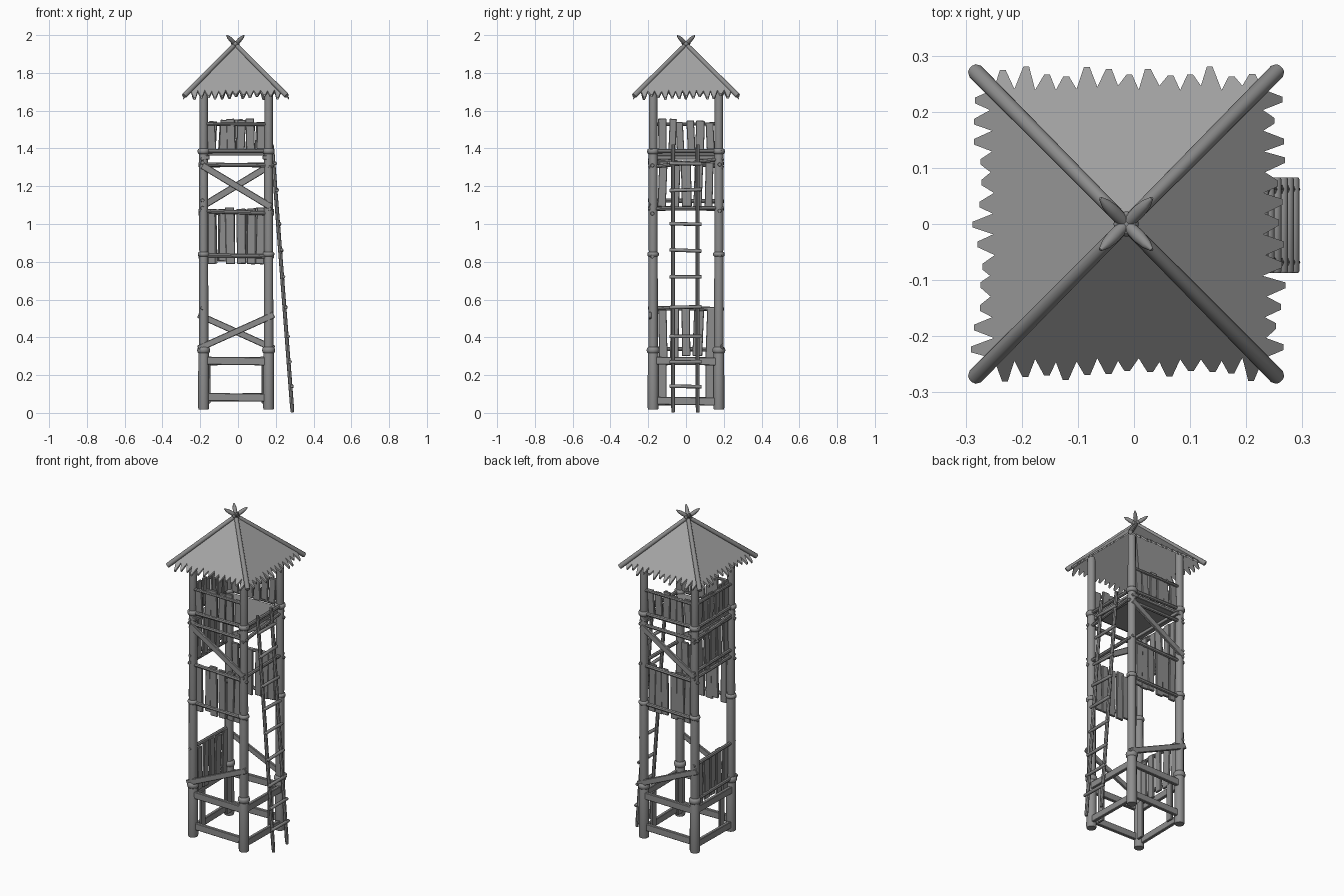
import bpy, bmesh, math, random
from mathutils import Vector, Matrix

if "Cube" in bpy.data.objects:
    bpy.data.objects.remove(bpy.data.objects["Cube"])

random.seed(4)
CX = -0.01            # tower axis
H = 0.172             # post offset from the axis
rnd = random.uniform
smooth = []


def grey(name, v):
    m = bpy.data.materials.new(name)
    m.diffuse_color = (v, v, v, 1)
    m.use_nodes = True
    m.node_tree.nodes["Principled BSDF"].inputs["Base Color"].default_value = m.diffuse_color
    return m


WOOD = grey("wood", .27)
THATCH = grey("thatch", .37)


def make(name, bm, mat=WOOD):
    bmesh.ops.recalc_face_normals(bm, faces=bm.faces)
    me = bpy.data.meshes.new(name)
    bm.to_mesh(me)
    bm.free()
    me.materials.append(mat)
    ob = bpy.data.objects.new(name, me)
    bpy.context.collection.objects.link(ob)
    return ob


def on_face(k, u, z, off):
    """Point on tower side k (0 front, 1 right, 2 back, 3 left)."""
    v = Matrix.Rotation(k * math.pi / 2, 3, 'Z') @ Vector((u, -off, z))
    return v + Vector((CX, 0, 0))


def rod(name, a, b, profile, n=10):
    """Round pole from a to b; profile = [(t, radius), ...]."""
    a, b = Vector(a), Vector(b)
    q = (b - a).to_track_quat('Z', 'Y')
    bm = bmesh.new()
    rings = []
    for t, r in profile:
        c = a.lerp(b, t)
        rings.append([bm.verts.new(c + q @ Vector((r * math.cos(i * math.tau / n),
                      r * math.sin(i * math.tau / n), 0))) for i in range(n)])
    for lo, hi in zip(rings, rings[1:]):
        for i in range(n):
            bm.faces.new((lo[i], lo[(i + 1) % n], hi[(i + 1) % n], hi[i]))
    bm.faces.new(rings[0])
    bm.faces.new(rings[-1])
    ob = make(name, bm)
    smooth.append(ob)
    return ob


def pole(name, a, b, r, n=8):
    return rod(name, a, b, [(0, r * .8), (.02, r), (.98, r), (1, r * .8)], n)


def board(name, a, b, w, t, normal):
    """Flat plank from a to b, width w, thickness t along normal."""
    a, b = Vector(a), Vector(b)
    z = (b - a).normalized()
    y = Vector(normal).normalized()
    x = y.cross(z)
    rot = Matrix((x, y, z)).transposed().to_4x4()
    bm = bmesh.new()
    m = Matrix.Translation((a + b) / 2) @ rot @ Matrix.Diagonal((w, t, (b - a).length, 1))
    bmesh.ops.create_cube(bm, size=1, matrix=m)
    bmesh.ops.bevel(bm, geom=bm.edges[:], offset=0.003, segments=1, affect='EDGES')
    return make(name, bm)


def side_board(name, k, u0, z0, u1, z1, w, t=0.016, off=0.19):
    n = on_face(k, 0, 0, 1) - Vector((CX, 0, 0))
    return board(name, on_face(k, u0, z0, off), on_face(k, u1, z1, off), w, t, n)


def side_pole(name, k, z0, z1, r=0.011, u=0.2, off=0.178):
    return pole(name, on_face(k, -u, z0, off), on_face(k, u, z1, off), r)


def panel(name, k, z0, z1, count, w, off=0.17, half=0.125):
    """Row of uneven upright planks."""
    for i in range(count):
        u = -half + 2 * half * i / (count - 1) + rnd(-.006, .006)
        side_board(f"{name}_plank", k, u, z0 + rnd(-.01, .012), u + rnd(-.01, .01),
                   z1 + rnd(-.015, .01), w * rnd(.85, 1.1), .014, off + rnd(-.004, .004))


def lashing(name, c, r, h):
    """Bulging rope wrap round a post."""
    x, y, z = c
    rod(name, (x, y, z - h), (x, y, z + h),
        [(0, r * .75), (.15, r * .95), (.4, r * 1.03), (.6, r * 1.03), (.85, r * .95), (1, r * .75)], 12)


# corner posts in stacked sections, with rope at each joint
for sx in (-1, 1):
    for sy in (-1, 1):
        x, y = CX + sx * H, sy * 0.174
        for z0, z1, r in ((.018, .34, .029), (.34, .85, .025), (.85, 1.39, .024), (1.39, 1.745, .023)):
            rod("corner_post", (x, y, z0), (x, y, z1),
                [(0, r * .92), (.03, r), (.97, r * .97), (1, r * .9)], 12)
        for z, r, h in ((.332, .033, .018), (.84, .030, .013), (1.385, .031, .015)):
            lashing("post_rope", (x, y, z), r, h)
        # thin upright stiffener on the inner side of each post base
        board("base_upright", (CX + sx * .142, sy * .125, .05), (CX + sx * .142, sy * .125, .285),
              .045, .014, (1, 0, 0))

# base frame on all four sides
for k in range(4):
    low = .085 if k % 2 == 0 else .065
    side_board("base_beam_low", k, -.175, low, .175, low - .005, .042, .02, .178)
    side_board("base_beam_high", k, -.19, .277, .19, .272, .042, .02, .182)

# front and back: single braces, middle panel and cross poles
for k in (0, 2):
    side_board("lower_brace", k, -.2, .34, .2, .52, .034)
    side_board("upper_brace", k, -.18, 1.31, .185, 1.09, .036)
    side_pole("upper_cross_pole", k, 1.315, 1.31)
    side_pole("panel_rail_top", k, 1.07, 1.055)
    side_pole("panel_rail_bottom", k, .835, .828)
    panel("middle", k, .795, 1.08, 6, .046)

# left side: low and high panels
for z0, z1, lo, hi in ((.29, .55, .335, .53), (1.09, 1.34, 1.12, 1.30)):
    panel("left", 3, z0, z1, 5, .048)
    side_pole("left_rail_bottom", 3, lo, lo + .005)
    side_pole("left_rail_top", 3, hi + .02, hi + .025)

# left and right tie poles
for k in (1, 3):
    side_pole("side_tie_low", k, 1.08, 1.085)
    side_pole("side_tie_high", k, 1.30, 1.345, .010)
    side_board("deck_beam", k, -.195, 1.352, .195, 1.352, .022, .03, .155)

# lookout deck
board("deck", (CX, -.165, 1.372), (CX, .165, 1.372), .33, .018, (0, 0, 1))

# lookout railing, right side left open for the ladder
for k in range(4):
    side_pole("railing_bottom", k, 1.385, 1.388, .011, .2, .18)
    if k != 1:
        side_pole("railing_top", k, 1.53, 1.528, .009, .185, .18)
        panel("railing", k, 1.385, 1.55, 6, .042, .172)


# ladder leaning on the right side
def ladder_x(z):
    return .288 - z * .076


for y in (-.068, .062):
    pole("ladder_rail", (ladder_x(0), y, .003), (ladder_x(1.42), y, 1.42), .0105)
for z in (.14, .27, .405, .56, .72, .86, 1.0, 1.18, 1.32):
    tilt = rnd(-.004, .004)
    pole("ladder_rung", (ladder_x(z) + .008, -.087, z - tilt),
         (ladder_x(z) + .008, .083, z + tilt), .0095)

# roof: four thatch sides with ragged lower edges
APEX = 1.95
for k in range(4):
    bm = bmesh.new()
    pts = [(0, 0), (-.24, .24)]
    teeth = 13
    step = .48 / teeth
    for i in range(teeth):
        c = -.24 + step * (i + .5) + rnd(-.003, .003)
        tip = .27 + rnd(-.01, .011)
        pts += [(c - .005, tip), (c + .005, tip)]
        if i < teeth - 1:
            pts.append((-.24 + step * (i + 1), .243 + rnd(-.005, .004)))
    pts.append((.24, .24))
    face = bm.faces.new([bm.verts.new(on_face(k, u, APEX - d, d)) for u, d in pts])
    ext = bmesh.ops.extrude_face_region(bm, geom=[face], use_keep_orig=True)
    low = [g for g in ext["geom"] if isinstance(g, bmesh.types.BMVert)]
    bmesh.ops.translate(bm, verts=low, vec=(0, 0, -.012))
    make("roof_thatch", bm, THATCH)

# hip poles crossing at the peak with pointed ends
for sx in (-1, 1):
    for sy in (-1, 1):
        rod("hip_pole", (CX - .004 + sx * .272, sy * .275, 1.678), (CX - .004 - sx * .046, -sy * .046, 1.998),
            [(0, .012), (.01, .0145), (.8, .012), (.87, .011), (.93, .012), (.97, .009), (1, .003)], 10)
lashing("peak_rope", (CX - .004, 0, 1.955), .022, .012)

# smooth the round parts, keep hard edges
bpy.ops.object.select_all(action='DESELECT')
for ob in smooth:
    ob.select_set(True)
bpy.context.view_layer.objects.active = smooth[0]
bpy.ops.object.shade_smooth_by_angle(angle=math.radians(40))
